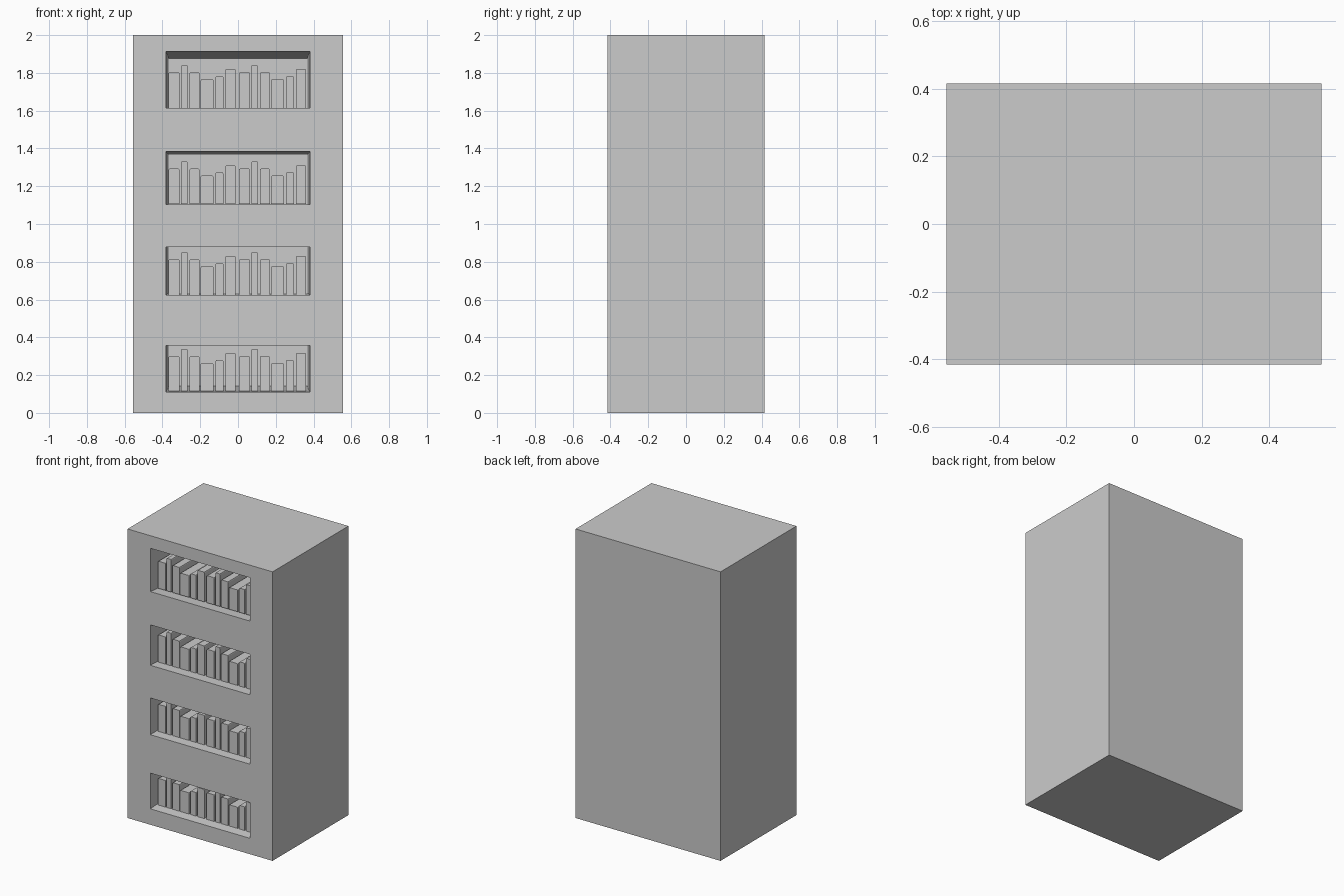
import bpy, bmesh
from mathutils import Vector

if "Cube" in bpy.data.objects:
    bpy.data.objects.remove(bpy.data.objects["Cube"])

HX, HY, HEIGHT = 0.555, 0.415, 2.0
FRONT = -HY
DEPTH = 0.35           # niche depth
TAPER = 0.963          # niche backs shrink slightly towards the cabinet centre
CENTRE_Z = 0.95
NICHES = [(1.613, 1.913), (1.103, 1.383), (0.623, 0.877), (0.11, 0.357)]
# one repeating set of books: left, right, height
BOOKS = [(-.368, -.310, .19), (-.302, -.267, .228), (-.257, -.204, .19),
         (-.198, -.130, .153), (-.119, -.077, .17), (-.066, -.013, .208)]


def make_box(bm, x0, x1, y0, y1, z0, z1):
    res = bmesh.ops.create_cube(bm, size=1)
    for v in res["verts"]:
        v.co = Vector((x1 if v.co.x > 0 else x0,
                       y1 if v.co.y > 0 else y0,
                       z1 if v.co.z > 0 else z0))
    return res["verts"]


def finish(bm, name):
    bmesh.ops.recalc_face_normals(bm, faces=bm.faces)
    mesh = bpy.data.meshes.new(name)
    bm.to_mesh(mesh)
    bm.free()
    obj = bpy.data.objects.new(name, mesh)
    bpy.context.collection.objects.link(obj)
    return obj


# cabinet block
bm = bmesh.new()
make_box(bm, -HX, HX, -HY, HY, 0, HEIGHT)
cabinet = finish(bm, "cabinet")

# tapered niche cutters, starting a little in front of the face
bm = bmesh.new()
lead = 0.05
for z0, z1 in NICHES:
    for v in make_box(bm, -0.381, 0.381, FRONT - lead, FRONT + DEPTH, z0, z1):
        t = (v.co.y - FRONT) / DEPTH
        s = 1 + (TAPER - 1) * t
        v.co.x *= s
        v.co.z = CENTRE_Z + (v.co.z - CENTRE_Z) * s
cutter = finish(bm, "niche_cutter")
cutter.hide_render = True

mod = cabinet.modifiers.new("niches", "BOOLEAN")
mod.operation = "DIFFERENCE"
mod.solver = "EXACT"
mod.object = cutter
bpy.context.view_layer.objects.active = cabinet
bpy.ops.object.modifier_apply(modifier=mod.name)
bpy.data.objects.remove(cutter)

# rows of books with softened top corners
for row, (floor, _) in enumerate(NICHES):
    bm = bmesh.new()
    for shift in (0, 0.373):
        for x0, x1, h in BOOKS:
            verts = make_box(bm, x0 + shift, x1 + shift, FRONT + 0.065,
                             FRONT + DEPTH - 0.01, floor + 0.002, floor + h)
            top = floor + h - 0.001
            edges = {e for v in verts for e in v.link_edges
                     if all(w.co.z > top for w in e.verts)
                     and abs(e.verts[0].co.x - e.verts[1].co.x) < 1e-5}
            bmesh.ops.bevel(bm, geom=list(edges), offset=0.007, segments=2,
                            profile=0.5, affect="EDGES")
    finish(bm, f"book_row_{row + 1}")
